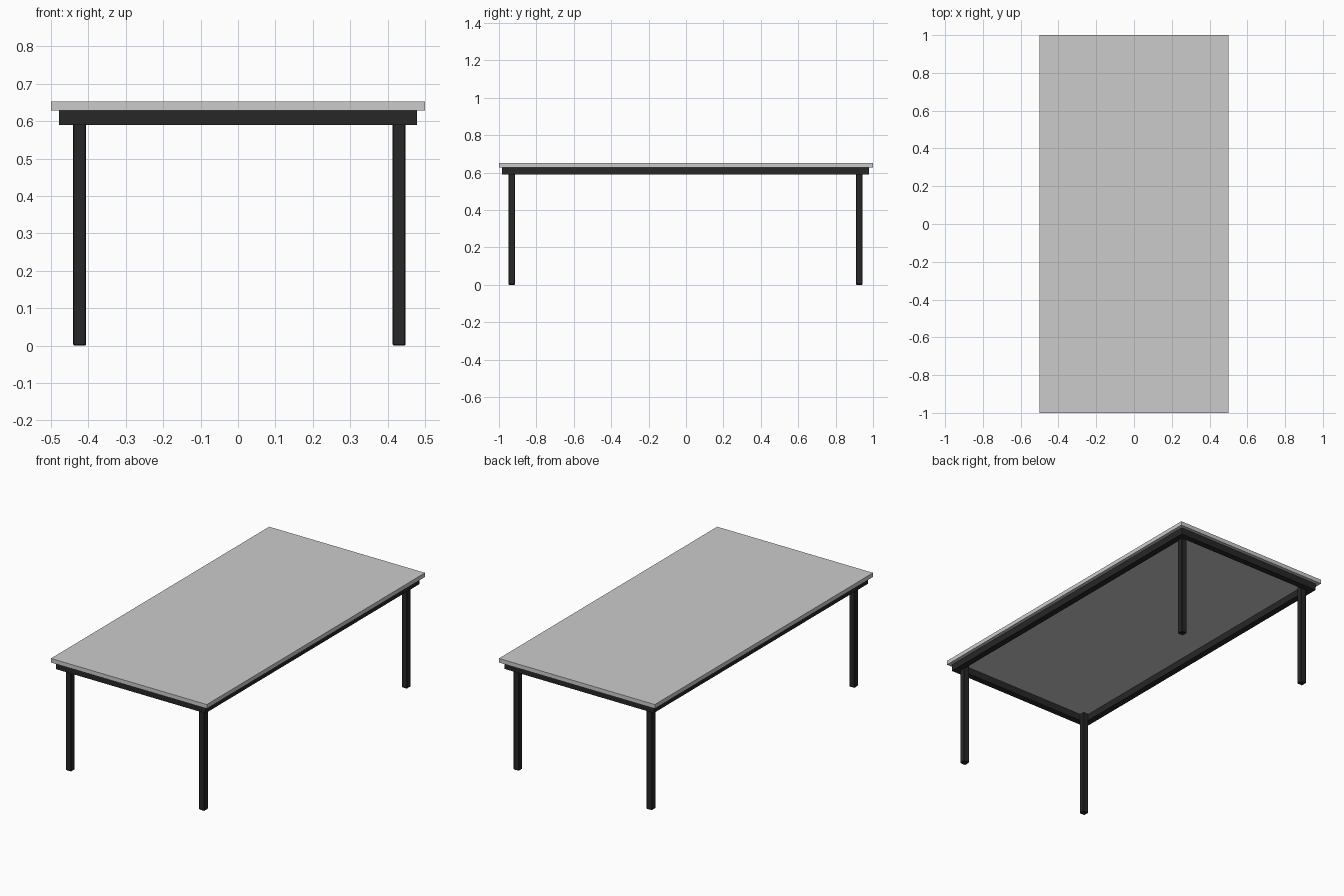
import bpy

if "Cube" in bpy.data.objects:
    bpy.data.objects.remove(bpy.data.objects["Cube"])

dark = bpy.data.materials.new("dark_metal")
dark.diffuse_color = (0.02, 0.02, 0.02, 1)
dark.use_nodes = True
dark.node_tree.nodes["Principled BSDF"].inputs["Base Color"].default_value = dark.diffuse_color


def box(name, x, y, z, mat=None, bevel=0):
    """Axis-aligned box from (min, max) ranges."""
    ranges = (x, y, z)
    bpy.ops.mesh.primitive_cube_add(size=1, location=[(a + b) / 2 for a, b in ranges])
    ob = bpy.context.object
    ob.name = name
    ob.scale = [b - a for a, b in ranges]
    bpy.ops.object.transform_apply(location=False, rotation=False, scale=True)
    if mat:
        ob.data.materials.append(mat)
    if bevel:
        mod = ob.modifiers.new("edge", 'BEVEL')
        mod.width = bevel
        mod.segments = 1
    return ob


# table top
TOP_Z = 0.628
box("table_top", (-0.5, 0.5), (-1, 1), (TOP_Z, 0.652))

# frame rails under the top
X0, X1, Y0, Y1, W = -0.479, 0.479, -0.983, 0.979, 0.036
RAIL_Z = (0.589, TOP_Z)
box("front_rail", (X0, X1), (Y0, Y0 + W), RAIL_Z, dark)
box("back_rail", (X0, X1), (Y1 - W, Y1), RAIL_Z, dark)
box("left_rail", (X0, X0 + W), (Y0 + W, Y1 - W), RAIL_Z, dark)
box("right_rail", (X1 - W, X1), (Y0 + W, Y1 - W), RAIL_Z, dark)

# square legs tucked into the inner corners of the frame
for side, x in (("left", (-0.441, -0.406)), ("right", (0.413, 0.448))):
    for end, y in (("front", (-0.949, -0.914)), ("back", (0.908, 0.943))):
        box(f"{end}_{side}_leg", x, y, (0, TOP_Z), dark, bevel=0.003)
